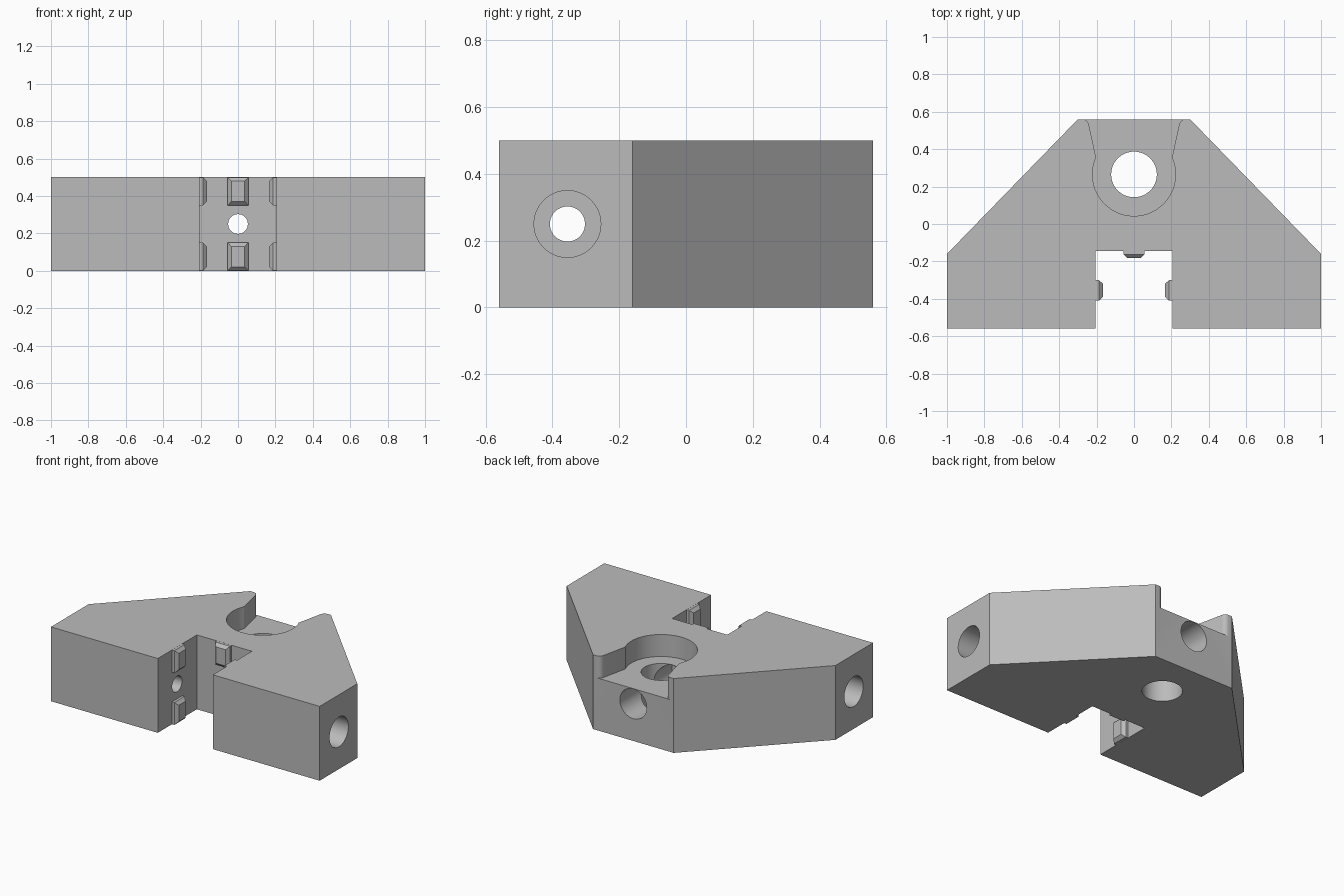
import bpy, bmesh
from math import radians, sin, cos, pi, atan2, hypot
from mathutils import Matrix, Vector

if "Cube" in bpy.data.objects:
    bpy.data.objects.remove(bpy.data.objects["Cube"], do_unlink=True)

grey = bpy.data.materials.new("plain grey")
grey.use_nodes = True
colour = (0.5, 0.5, 0.5, 1)
grey.diffuse_color = colour
grey.node_tree.nodes["Principled BSDF"].inputs["Base Color"].default_value = colour

HEIGHT = 0.5
MID = HEIGHT / 2
SLOT_X, SLOT_Y = 0.205, -0.145
SIDE_Y = -0.355          # axis of the side bolts
PIVOT = (0, 0.265)       # axis of the vertical hole
LEDGE = 0.15             # material left under each bolt head


def finish(bm, name):
    bmesh.ops.recalc_face_normals(bm, faces=bm.faces[:])
    mesh = bpy.data.meshes.new(name)
    bm.to_mesh(mesh)
    bm.free()
    mesh.materials.append(grey)
    obj = bpy.data.objects.new(name, mesh)
    bpy.context.collection.objects.link(obj)
    return obj


def prism(name, outline, z0, z1):
    bm = bmesh.new()
    face = bm.faces.new([bm.verts.new((x, y, z0)) for x, y in outline])
    grown = bmesh.ops.extrude_face_region(bm, geom=[face])["geom"]
    bmesh.ops.translate(bm, vec=(0, 0, z1 - z0),
                        verts=[v for v in grown if isinstance(v, bmesh.types.BMVert)])
    return finish(bm, name)


def rod(name, start, end, radius):
    start, end = Vector(start), Vector(end)
    axis = end - start
    turn = axis.to_track_quat('Z', 'Y').to_matrix().to_4x4()
    bm = bmesh.new()
    bmesh.ops.create_cone(bm, cap_ends=True, segments=64, radius1=radius,
                          radius2=radius, depth=axis.length,
                          matrix=Matrix.Translation((start + end) / 2) @ turn)
    return finish(bm, name)


def cut(target, cutter):
    mod = target.modifiers.new("cut", 'BOOLEAN')
    mod.operation = 'DIFFERENCE'
    mod.solver = 'EXACT'
    mod.object = cutter
    bpy.context.view_layer.update()
    bpy.context.view_layer.objects.active = target
    bpy.ops.object.modifier_apply(modifier=mod.name)
    bpy.data.objects.remove(cutter, do_unlink=True)


# Bracket body: tapered block with a front slot
half = [(SLOT_X, SLOT_Y), (SLOT_X, -0.56), (1, -0.56), (1, -0.16), (0.3, 0.56)]
body = prism("bracket_body", half + [(-x, y) for x, y in reversed(half)], 0, HEIGHT)

# Round pocket in the top with a flared, rounded mouth at the back
R = 0.222
steps = 24
side = []
for i in range(steps + 1):
    a = -pi / 2 + i / steps * (pi / 2 + radians(24))
    side.append((R * cos(a), PIVOT[1] + R * sin(a)))
side[0] = (0, PIVOT[1] - R)
for i in range(7):
    a = radians(170 - i * 80 / 6)
    side.append((0.275 + 0.034 * cos(a), 0.526 + 0.034 * sin(a)))
side.append((0.275, 0.7))
cut(body, prism("pocket_cutter", side + [(-x, y) for x, y in reversed(side[1:])],
                0.352, 0.7))

# Vertical pivot hole
cut(body, rod("pivot_cutter", (*PIVOT, -0.2), (*PIVOT, 0.7), 0.122))

# Bolt holes from the back and both sides: wide bore, narrow exit into the slot
bores = [((0, 0.8, MID), (0, SLOT_Y, MID))]
bores += [((s * 1.2, SIDE_Y, MID), (s * SLOT_X, SIDE_Y, MID)) for s in (-1, 1)]
for outer, wall in bores:
    outer, wall = Vector(outer), Vector(wall)
    out = (outer - wall).normalized()
    cut(body, rod("bore_cutter", outer, wall + out * LEDGE, 0.1))
    cut(body, rod("bolt_cutter", wall + out * (LEDGE + 0.05), wall - out * 0.08, 0.0525))

bpy.ops.object.select_all(action='DESELECT')
body.select_set(True)
bpy.context.view_layer.objects.active = body
bpy.ops.object.shade_smooth_by_angle(angle=radians(30))


# Chamfered locating pads on the slot walls, above and below each bolt hole
def pad(name, wall, angle, z):
    bm = bmesh.new()
    rings = []
    for depth, w, h in ((-0.005, 0.055, 0.075), (0.018, 0.055, 0.075), (0.038, 0.036, 0.055)):
        rings.append([bm.verts.new((sx * w, -depth, sz * h))
                      for sx, sz in ((-1, -1), (1, -1), (1, 1), (-1, 1))])
    for a, b in zip(rings, rings[1:]):
        for i in range(4):
            j = (i + 1) % 4
            bm.faces.new((a[i], a[j], b[j], b[i]))
    bm.faces.new(rings[0])
    bm.faces.new(rings[-1])
    bm.transform(Matrix.Translation((*wall, z)) @ Matrix.Rotation(angle, 4, 'Z'))
    finish(bm, name)


for level, z in (("lower", 0.0755), ("upper", HEIGHT - 0.0755)):
    pad(level + "_back_pad", (0, SLOT_Y), 0, z)
    pad(level + "_left_pad", (SLOT_X, SIDE_Y), -pi / 2, z)
    pad(level + "_right_pad", (-SLOT_X, SIDE_Y), pi / 2, z)
